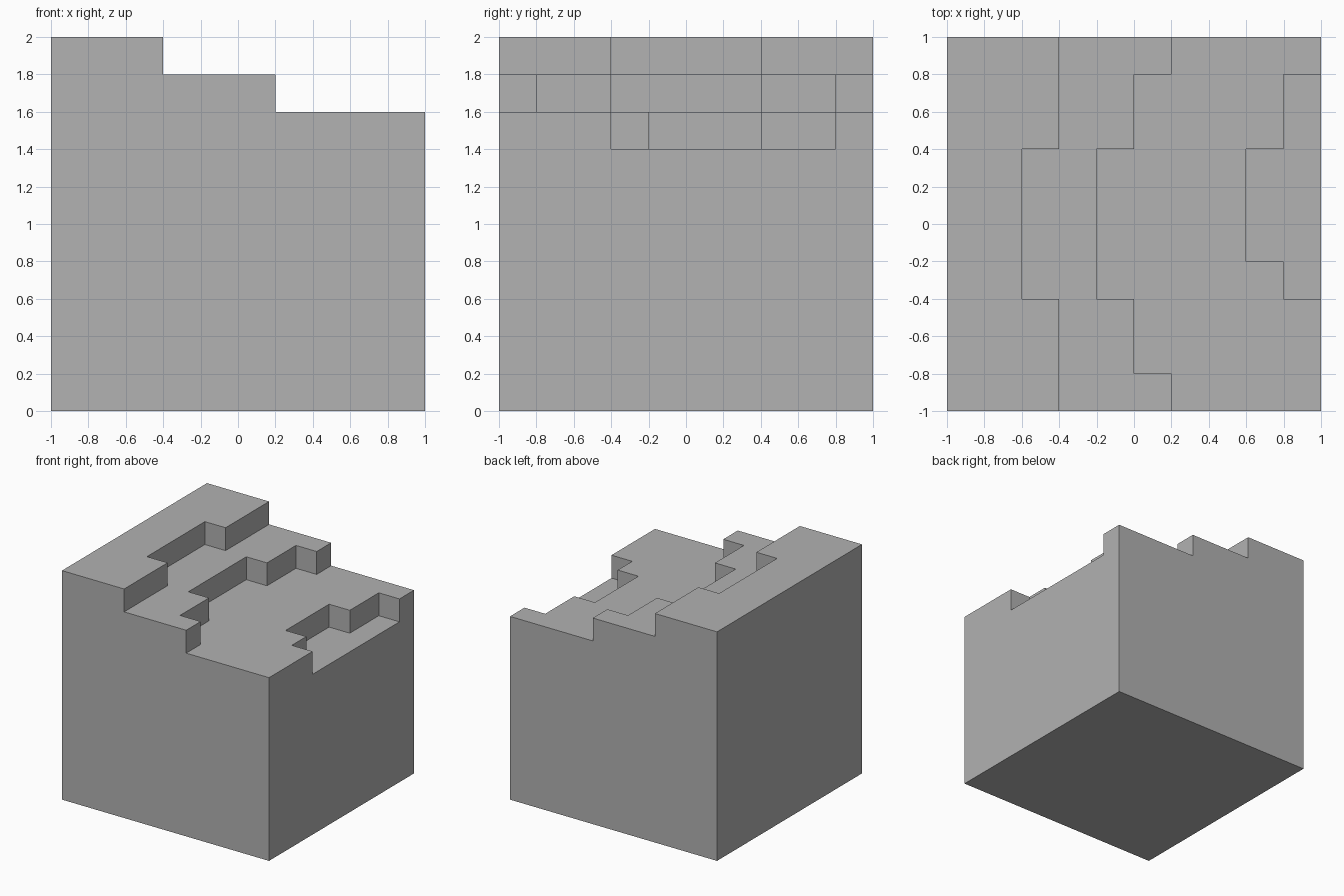
import bpy
import bmesh

old = bpy.data.objects.get("Cube")
if old:
    bpy.data.objects.remove(old, do_unlink=True)

grey = bpy.data.materials.new("stone_grey")
grey.use_nodes = True
colour = (0.445, 0.445, 0.445, 1)
grey.diffuse_color = colour
grey.node_tree.nodes["Principled BSDF"].inputs["Base Color"].default_value = colour


def prism(name, outline, bottom, top):
    """Solid made by raising a plan outline from bottom to top."""
    bm = bmesh.new()
    face = bm.faces.new([bm.verts.new((x, y, bottom)) for x, y in outline])
    raised = bmesh.ops.extrude_face_region(bm, geom=[face])["geom"]
    verts = [v for v in raised if isinstance(v, bmesh.types.BMVert)]
    bmesh.ops.translate(bm, verts=verts, vec=(0, 0, top - bottom))
    bmesh.ops.recalc_face_normals(bm, faces=bm.faces)
    mesh = bpy.data.meshes.new(name)
    bm.to_mesh(mesh)
    bm.free()
    mesh.materials.append(grey)
    obj = bpy.data.objects.new(name, mesh)
    bpy.context.collection.objects.link(obj)
    return obj


# Full ground block
block = prism("terraced_block", [(-1, -1), (1, -1), (1, 1), (-1, 1)], 0, 2)

# Each terrace: floor height, then its stepped edge as (x, y start, y end)
OUT = 1.2
terraces = [
    (1.8, [(-0.4, -OUT, -0.4), (-0.6, -0.4, 0.4), (-0.4, 0.4, OUT)]),
    (1.6, [(0.2, -OUT, -0.8), (0, -0.8, -0.4), (-0.2, -0.4, 0.4),
           (0, 0.4, 0.8), (0.2, 0.8, OUT)]),
    (1.4, [(0.8, -0.4, -0.2), (0.6, -0.2, 0.4), (0.8, 0.4, 0.8)]),
]

# Carve the terraces from the top down
bpy.context.view_layer.objects.active = block
for floor, edge in terraces:
    outline = [(OUT, edge[0][1])]
    for x, start, end in edge:
        outline += [(x, start), (x, end)]
    outline.append((OUT, edge[-1][2]))
    cutter = prism("terrace_cutter", outline, floor, 2.3)
    cutter.hide_render = True
    carve = block.modifiers.new("carve", "BOOLEAN")
    carve.operation = "DIFFERENCE"
    carve.solver = "EXACT"
    carve.object = cutter
    bpy.ops.object.modifier_apply(modifier=carve.name)
    bpy.data.objects.remove(cutter, do_unlink=True)
